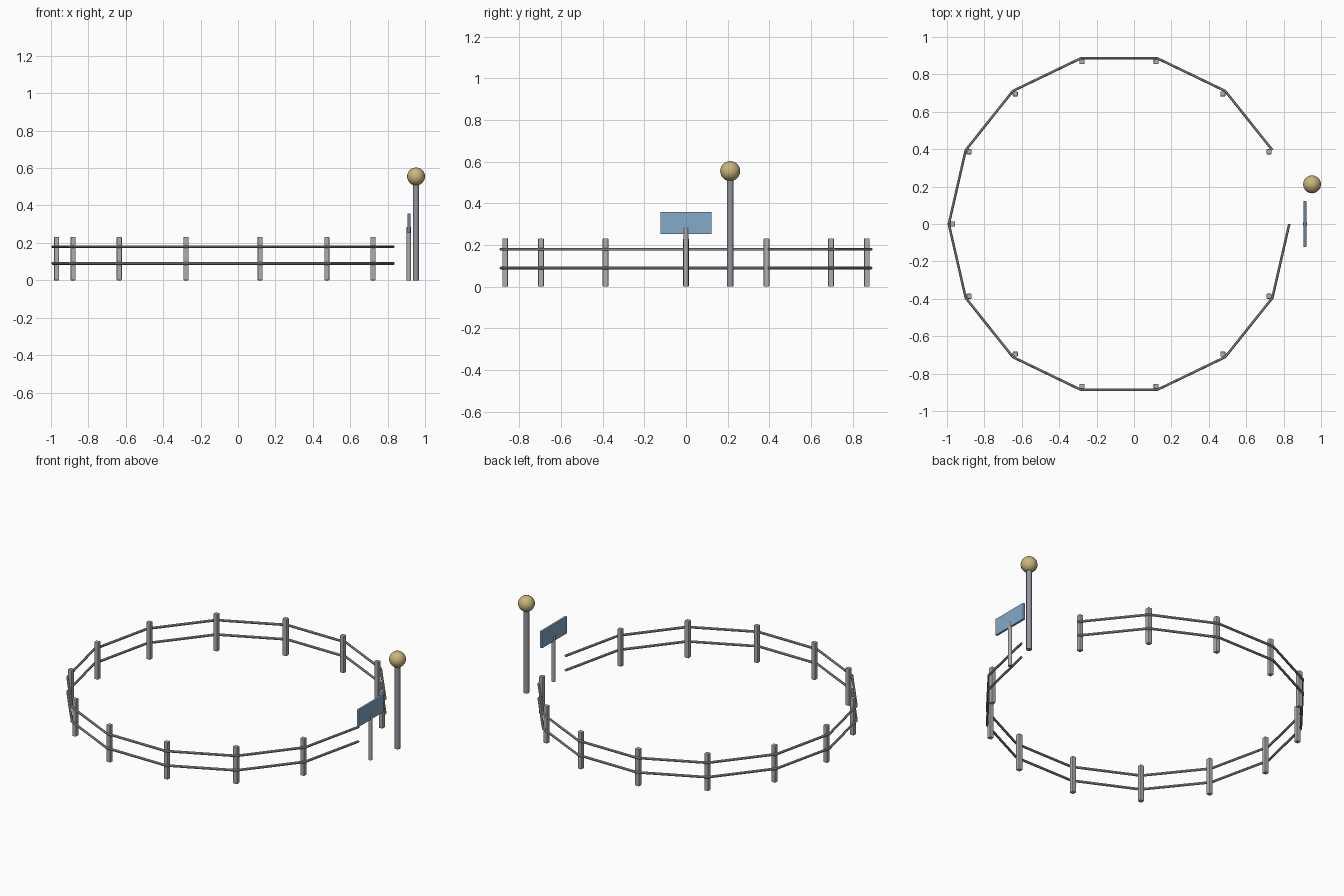
import bpy
import bmesh
from math import cos, sin, tau, radians
from mathutils import Matrix

cube = bpy.data.objects.get("Cube")
if cube:
    bpy.data.objects.remove(cube, do_unlink=True)


def material(name, rgb):
    mat = bpy.data.materials.new(name)
    mat.use_nodes = True
    mat.diffuse_color = (*rgb, 1)
    mat.node_tree.nodes["Principled BSDF"].inputs["Base Color"].default_value = (*rgb, 1)
    return mat


fence_grey = material("fence grey", (0.42, 0.42, 0.42))
pole_grey = material("pole grey", (0.30, 0.30, 0.35))
sign_blue = material("sign blue", (0.23, 0.40, 0.58))
lamp_yellow = material("lamp yellow", (0.58, 0.47, 0.20))


def finish(name, bm, mat, smooth=False):
    bmesh.ops.recalc_face_normals(bm, faces=bm.faces)
    mesh = bpy.data.meshes.new(name)
    bm.to_mesh(mesh)
    bm.free()
    mesh.materials.append(mat)
    obj = bpy.data.objects.new(name, mesh)
    bpy.context.collection.objects.link(obj)
    if smooth:
        bpy.ops.object.select_all(action="DESELECT")
        obj.select_set(True)
        bpy.context.view_layer.objects.active = obj
        bpy.ops.object.shade_smooth_by_angle(angle=radians(40))
    return obj


def box(name, center, size, mat, bevel):
    bm = bmesh.new()
    bmesh.ops.create_cube(bm, size=1, matrix=Matrix.Translation(center) @ Matrix.Diagonal((*size, 1)))
    bmesh.ops.bevel(bm, geom=bm.edges[:], offset=bevel, segments=2, profile=0.5, affect="EDGES")
    return finish(name, bm, mat)


def pole(name, x, y, radius, height, mat):
    bm = bmesh.new()
    bmesh.ops.create_cone(bm, cap_ends=True, segments=16, radius1=radius, radius2=radius,
                          depth=height, matrix=Matrix.Translation((x, y, height / 2)))
    return finish(name, bm, mat, True)


# The fence follows a regular polygon with one open side
SIDES = 14
CENTER_X = -0.08


def corner(k, radius):
    a = tau * k / SIDES
    return CENTER_X + radius * cos(a), radius * sin(a)


for k in range(1, SIDES):
    x, y = corner(k, 0.89)
    box(f"fence_post_{k}", (x, y, 0.116), (0.027, 0.027, 0.232), fence_grey, 0.004)


# Rails: a round section mitred at each corner
def rail(name, z, radius=0.0075, segments=8):
    bm = bmesh.new()
    rings = []
    for k in range(1, SIDES + 1):
        ring = []
        for s in range(segments):
            t = tau * (s + 0.5) / segments
            x, y = corner(k, 0.91 + radius * cos(t))
            ring.append(bm.verts.new((x, y, z + radius * sin(t))))
        rings.append(ring)
    for a, b in zip(rings, rings[1:]):
        for s in range(segments):
            n = (s + 1) % segments
            bm.faces.new((a[s], a[n], b[n], b[s]))
    bm.faces.new(rings[0])
    bm.faces.new(rings[-1])
    finish(name, bm, fence_grey)


rail("lower_rail", 0.09)
rail("upper_rail", 0.18)

# Sign beside the entrance
pole("sign_post", 0.914, 0, 0.012, 0.284, fence_grey)
box("sign_panel", (0.914, 0, 0.305), (0.014, 0.245, 0.106), sign_blue, 0.002)

# Globe lamp
pole("lamp_post", 0.952, 0.212, 0.016, 0.52, pole_grey)
bm = bmesh.new()
bmesh.ops.create_uvsphere(bm, u_segments=20, v_segments=12, radius=0.048,
                          matrix=Matrix.Translation((0.952, 0.212, 0.555)))
finish("lamp_globe", bm, lamp_yellow, True)
